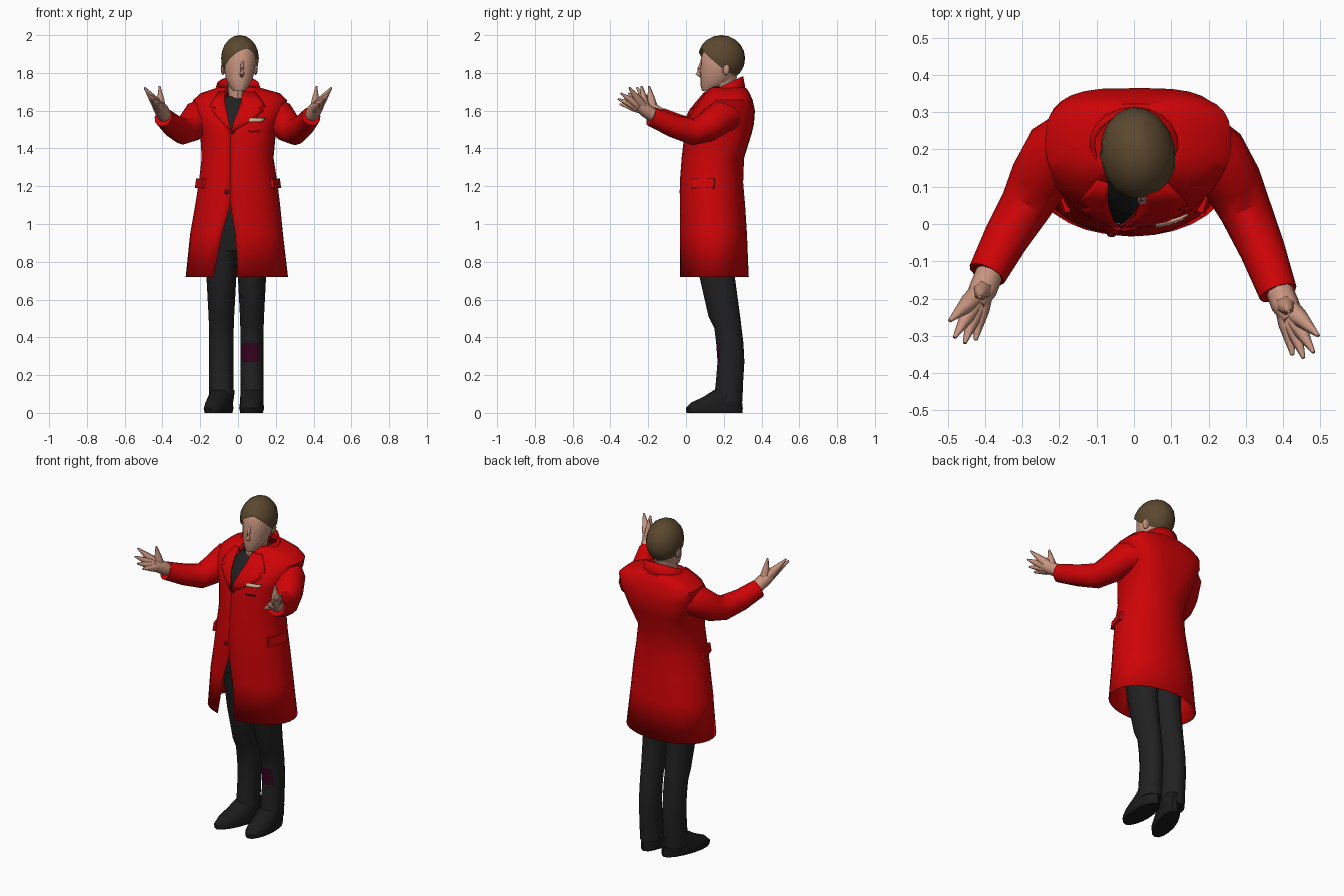
import bpy, bmesh, math
from mathutils import Vector, Matrix

if "Cube" in bpy.data.objects:
    bpy.data.objects.remove(bpy.data.objects["Cube"])

def material(name, r, g, b):
    m = bpy.data.materials.new(name)
    m.diffuse_color = (r, g, b, 1)
    m.use_nodes = True
    m.node_tree.nodes["Principled BSDF"].inputs["Base Color"].default_value = m.diffuse_color
    return m

RED = material("coat red", 0.62, 0.001, 0.002)
BLACK = material("charcoal cloth", 0.015, 0.015, 0.016)
SHOE = material("shoe black", 0.011, 0.011, 0.012)
SKIN = material("skin", 0.58, 0.30, 0.215)
HAIR = material("brown hair", 0.105, 0.064, 0.028)
CREAM = material("cream cloth", 0.68, 0.45, 0.3)
MAROON = material("maroon patch", 0.035, 0.001, 0.015)
DARKRED = material("dark red trim", 0.13, 0.004, 0.006)

def finish(bm, name, mat, thick=0, angle=35):
    bmesh.ops.recalc_face_normals(bm, faces=bm.faces)
    me = bpy.data.meshes.new(name)
    bm.to_mesh(me)
    bm.free()
    ob = bpy.data.objects.new(name, me)
    bpy.context.collection.objects.link(ob)
    me.materials.append(mat)
    if thick:
        mod = ob.modifiers.new("cloth thickness", 'SOLIDIFY')
        mod.thickness, mod.offset = thick, 0
    bpy.ops.object.select_all(action='DESELECT')
    ob.select_set(True)
    bpy.context.view_layer.objects.active = ob
    bpy.ops.object.shade_smooth_by_angle(angle=math.radians(angle))
    return ob

def loft(name, rings, mat, closed=True, thick=0, angle=35):
    """Skin a list of point rows; closed rows are capped."""
    bm = bmesh.new()
    rows = [[bm.verts.new(p) for p in r] for r in rings]
    n = len(rows[0])
    for a, b in zip(rows, rows[1:]):
        for i in range(n if closed else n - 1):
            j = (i + 1) % n
            bm.faces.new((a[i], a[j], b[j], b[i]))
    if closed:
        bm.faces.new(rows[0][::-1])
        bm.faces.new(rows[-1])
    return finish(bm, name, mat, thick, angle)

def oval(z, cx, cy, rx, ry, n=14, lean=0):
    pts = []
    for i in range(n):
        t = math.tau * i / n
        y = cy + ry * math.sin(t)
        pts.append((cx + rx * math.cos(t) + lean * (0.2 - y), y, z))
    return pts

def stack(name, specs, mat, n=14, lean=0):
    return loft(name, [oval(*s, n=n, lean=lean) for s in specs], mat)

def tube(name, path, radii, mat, n=10, angle=35):
    path = [Vector(p) for p in path]
    rings = []
    for i, p in enumerate(path):
        d = path[min(i + 1, len(path) - 1)] - path[max(i - 1, 0)]
        q = d.to_track_quat('Z', 'Y')
        rings.append([p + q @ Vector((radii[i] * math.cos(math.tau * k / n),
                                      radii[i] * math.sin(math.tau * k / n), 0)) for k in range(n)])
    return loft(name, rings, mat, angle=angle)

def ball(name, c, r, mat, seg=16, cuts=()):
    bm = bmesh.new()
    bmesh.ops.create_uvsphere(bm, u_segments=seg, v_segments=10, radius=1)
    bm.transform(Matrix.Translation(c) @ Matrix.Diagonal((*r, 1)))
    for co, no in cuts:
        bmesh.ops.bisect_plane(bm, geom=bm.verts[:] + bm.edges[:] + bm.faces[:],
                               plane_co=co, plane_no=no, clear_inner=True)
    return finish(bm, name, mat)

# Coat: z, left x, right x, front y, back y, left edge x, right edge x of the opening
COAT = [(0.72, -.275, .262, -.03, .33, -.13, 0), (0.95, -.25, .235, -.03, .32, -.085, -.015),
        (1.10, -.225, .22, -.03, .31, -.04, -.04), (1.22, -.205, .205, -.03, .30, -.04, -.04),
        (1.35, -.19, .185, -.02, .305, -.04, -.04), (1.48, -.198, .197, -.005, .345, -.04, -.04),
        (1.53, -.212, .212, 0, .357, -.05, -.025), (1.60, -.235, .245, .03, .362, -.065, .002),
        (1.655, -.235, .258, .075, .35, -.075, .02), (1.69, -.195, .22, .105, .335, -.075, .025),
        (1.715, -.12, .13, .125, .32, -.065, .03), (1.725, -.08, .085, .14, .285, -.05, .03)]

def powers(z):
    """Roundness of the coat's front and back at a height."""
    return (2.4, 3.3) if z > 1.4 else (2.1, 2.1)

def coat_ring(s, n=30):
    z, x0, x1, y0, y1, xl, xr = s
    cx, cy, rx, ry = (x0 + x1) / 2, (y0 + y1) / 2, (x1 - x0) / 2, (y1 - y0) / 2
    pf, pb = powers(z)
    def edge(x):
        u = (x - cx) / rx
        return -math.acos(math.copysign(abs(u) ** (pf / 2), u))
    a, b = edge(xr), math.tau + edge(xl)
    pts = []
    for i in range(n):
        t = a + (b - a) * i / (n - 1)
        c, w = math.cos(t), math.sin(t)
        p = pb if w > 0 else pf
        pts.append((cx + rx * math.copysign(abs(c) ** (2 / p), c),
                    cy + ry * math.copysign(abs(w) ** (2 / p), w), z))
    return pts

def coat_y(x, z):
    """Front surface of the coat at x, z."""
    for a, b in zip(COAT, COAT[1:]):
        if a[0] <= z <= b[0]:
            f = (z - a[0]) / (b[0] - a[0])
            x0, x1, y0, y1 = [a[k] + (b[k] - a[k]) * f for k in (1, 2, 3, 4)]
            u = min(1, abs(x - (x0 + x1) / 2) / ((x1 - x0) / 2))
            p = powers(z)[0]
            return (y0 + y1) / 2 - (y1 - y0) / 2 * (1 - u ** p) ** (1 / p)

def patch(name, rows, mat, lift=0.012):
    """Thin plate lying on the coat front; rows are z, x from, x to."""
    pts = [[(x, coat_y(x, z) - lift, z) for x in [a + (b - a) * k / 4 for k in range(5)]]
           for z, a, b in rows]
    return loft(name, pts, mat, closed=False, thick=0.006)

loft("coat", [coat_ring(s) for s in COAT], RED, closed=False, thick=0.006)

# Standing collar, high at the back and falling to the front
collar = []
for r, h in ((0.0, 0), (-0.006, .5), (-0.016, 1)):
    row = []
    for i in range(17):
        t = math.radians(-58 + 296 * i / 16)
        top = 1.738 + .043 * math.sin(t)
        row.append(((.125 + r) * math.cos(t), .21 + (.105 + r) * math.sin(t), 1.675 + (top - 1.675) * h))
    collar.append(row)
loft("collar", collar, RED, closed=False, thick=0.008)

patch("left_lapel", [(1.70, -.068, -.10), (1.65, -.07, -.135), (1.62, -.065, -.15), (1.615, -.063, -.115),
                     (1.60, -.06, -.14), (1.55, -.05, -.095), (1.49, -.035, -.042)], RED)
patch("right_lapel", [(1.70, .025, .09), (1.65, .017, .13), (1.62, .008, .145), (1.615, .006, .11),
                      (1.60, .0, .135), (1.55, -.02, .08), (1.49, -.038, -.028)], RED)
patch("pocket_square", [(1.54, .055, .13), (1.56, .06, .145)], CREAM, 0.014)
patch("breast_pocket", [(1.487, .06, .11), (1.495, .055, .115)], DARKRED, 0.006)

for i, (x, z) in enumerate([(-.03, 1.49), (-.06, 1.17)]):
    ball(f"button_{i}", (x, coat_y(x, z) - .004, z), (.013, .007, .013), DARKRED, 8)

# Side pocket flaps
for s in (-1, 1):
    bm = bmesh.new()
    bmesh.ops.create_cube(bm, size=1)
    bm.transform(Matrix.Translation((s * .199, .09, 1.215)) @ Matrix.Rotation(-s * .3, 4, 'Z')
                 @ Matrix.Rotation(-s * .15, 4, 'Y') @ Matrix.Diagonal((.016, .125, .05, 1)))
    finish(bm, "pocket_flap", RED)

# Shirt and trouser seat under the coat
stack("shirt", [(.86, -.01, .155, .16, .11), (1.0, -.01, .145, .17, .14), (1.2, 0, .14, .16, .145),
                (1.45, 0, .165, .155, .15), (1.55, 0, .18, .16, .155), (1.61, -.01, .2, .13, .135),
                (1.675, -.01, .21, .075, .095)], BLACK, 18)

# Legs and shoes
for side, cx, w, lean in (("left", -.088, 1.04, -.3), ("right", .074, .98, -.04)):
    leg = stack(side + "_trouser_leg",
                [(.06, cx, .222, .062 * w, .078), (.16, cx, .23, .062 * w, .074), (.27, cx, .238, .062 * w, .073),
                 (.37, cx, .232, .062 * w, .074), (.45, cx, .222, .063 * w, .074), (.51, cx, .203, .065 * w, .086),
                 (.72, cx, .165, .076 * w, .096), (.95, cx, .15, .088 * w, .115)], BLACK)
    if side == "right":  # worn patch on the shin
        leg.data.materials.append(MAROON)
        for f in leg.data.polygons:
            if .27 < f.center.z < .37 and f.normal.y < -.4 and f.center.x < .1:
                f.material_index = 1
    stack(side + "_shoe", [(0, cx, .15, .06, .148), (.025, cx, .15, .066, .151), (.055, cx, .162, .062, .135),
                           (.085, cx, .195, .062, .102), (.12, cx, .224, .058, .078)], SHOE, 16, lean)

# Sleeves
tube("left_sleeve", [(-.14, .235, 1.585), (-.21, .19, 1.565), (-.255, .12, 1.51), (-.29, .05, 1.49),
                     (-.345, -.04, 1.52), (-.395, -.135, 1.565)], [.088, .09, .08, .07, .061, .052], RED, 12)
tube("right_sleeve", [(.15, .235, 1.585), (.22, .18, 1.565), (.265, .11, 1.51), (.3, .035, 1.487),
                      (.345, -.07, 1.52), (.387, -.185, 1.57)], [.088, .09, .08, .07, .061, .052], RED, 12)

# Open hands: wrist, palm and five spread digits
TIPS = [(.495, -.30, 1.722), (.482, -.345, 1.692), (.455, -.36, 1.662), (.425, -.352, 1.635)]
for side, s, dy in (("left", -1, .04), ("right", 1, 0)):
    def at(p):
        return Vector((s * p[0], p[1] + dy, p[2]))
    wrist = at((.385, -.165, 1.57))
    heel = at((.405, -.215, 1.603))
    tube(side + "_wrist", [wrist, heel, heel.lerp(at(TIPS[1]), .3)], [.037, .038, .03], SKIN, 8, 60)
    for i, t in enumerate(TIPS):
        tip = at(t)
        knuckle = heel.lerp(tip, .42)
        tube(f"{side}_finger_{i}", [heel.lerp(tip, -.1), knuckle, knuckle.lerp(tip, .5), tip],
             [.03, .025, .015, .005], SKIN, 6, 70)
    tip = at((.415, -.235, 1.73))
    tube(side + "_thumb", [heel, heel.lerp(tip, .5), tip], [.03, .02, .005], SKIN, 6, 70)

# Head
stack("neck", [(1.61, -.005, .17, .03, .05), (1.68, -.003, .175, .048, .073), (1.78, .005, .2, .06, .07)], SKIN, 12)
head = [stack("face", [(1.705, -.004, .125, .03, .04), (1.73, 0, .148, .053, .07), (1.77, .004, .168, .072, .093),
                       (1.82, .008, .182, .082, .107), (1.88, .01, .187, .086, .11), (1.94, .01, .19, .072, .092),
                       (1.97, .01, .19, .045, .06)], SKIN, 14),
        tube("nose", [(.008, .083, 1.865), (.005, .07, 1.825), (.004, .064, 1.795), (.004, .078, 1.78)],
             [.006, .01, .014, .007], SKIN, 6, 80)]
for s in (-1, 1):
    head.append(ball("ear", (.008 + s * .086, .2, 1.822), (.013, .022, .033), SKIN, 8))

# Hair: a cap in two halves, each cut by a plane sweeping down from the parting to the nape
PART = Vector((.035, .065, 1.94))
for name, sx, low in (("left_hair", -1, (-.08, .1, 1.862)), ("right_hair", 1, (.10, .13, 1.865))):
    no = (Vector(low) - PART).cross(Vector((.01, .30, 1.765)) - PART)
    if no.z < 0:
        no.negate()
    head.append(ball(name, (.01, .187, 1.877), (.101, .127, .123), HAIR, 16,
                     [(PART, Vector((sx, 0, 0))), (PART, no)]))

# The head is turned slightly to one side
pivot = Matrix.Translation((.008, .19, 0))
for ob in head:
    ob.data.transform(pivot @ Matrix.Rotation(math.radians(8), 4, 'Z') @ pivot.inverted())
